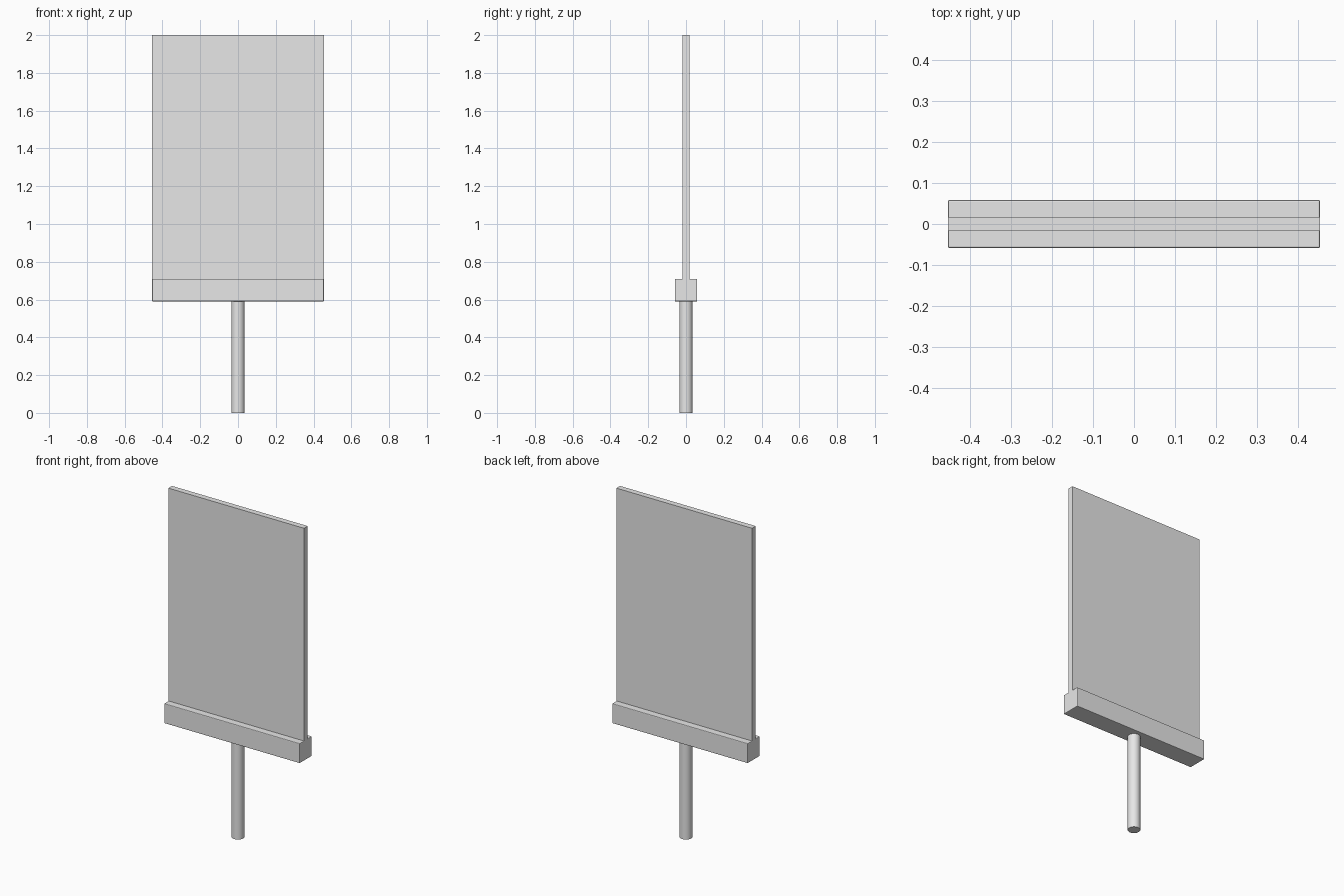
import bpy
import math

if "Cube" in bpy.data.objects:
    bpy.data.objects.remove(bpy.data.objects["Cube"])

grey = bpy.data.materials.new("light_grey")
grey.diffuse_color = (0.8, 0.8, 0.8, 1)
grey.use_nodes = True
grey.node_tree.nodes["Principled BSDF"].inputs["Base Color"].default_value = grey.diffuse_color


def box(name, size, z0, z1, bevel=0.0):
    bpy.ops.mesh.primitive_cube_add(size=1, location=(0, 0, (z0 + z1) / 2))
    ob = bpy.context.object
    ob.name = name
    ob.scale = (size[0], size[1], z1 - z0)
    bpy.ops.object.transform_apply(location=False, rotation=False, scale=True)
    ob.data.materials.append(grey)
    if bevel:
        mod = ob.modifiers.new("soft_edges", "BEVEL")
        mod.width = bevel
        mod.segments = 2
    return ob


# Thin upright panel
box("sign_panel", (0.91, 0.035), 0.705, 2.0)

# Square rail that holds the panel
box("holder_rail", (0.91, 0.117), 0.59, 0.71, bevel=0.004)

# Round post
bpy.ops.mesh.primitive_cylinder_add(vertices=32, radius=0.035, depth=0.595,
                                    location=(0, 0, 0.2975))
post = bpy.context.object
post.name = "post"
post.data.materials.append(grey)
bpy.ops.object.shade_smooth_by_angle(angle=math.radians(30))
